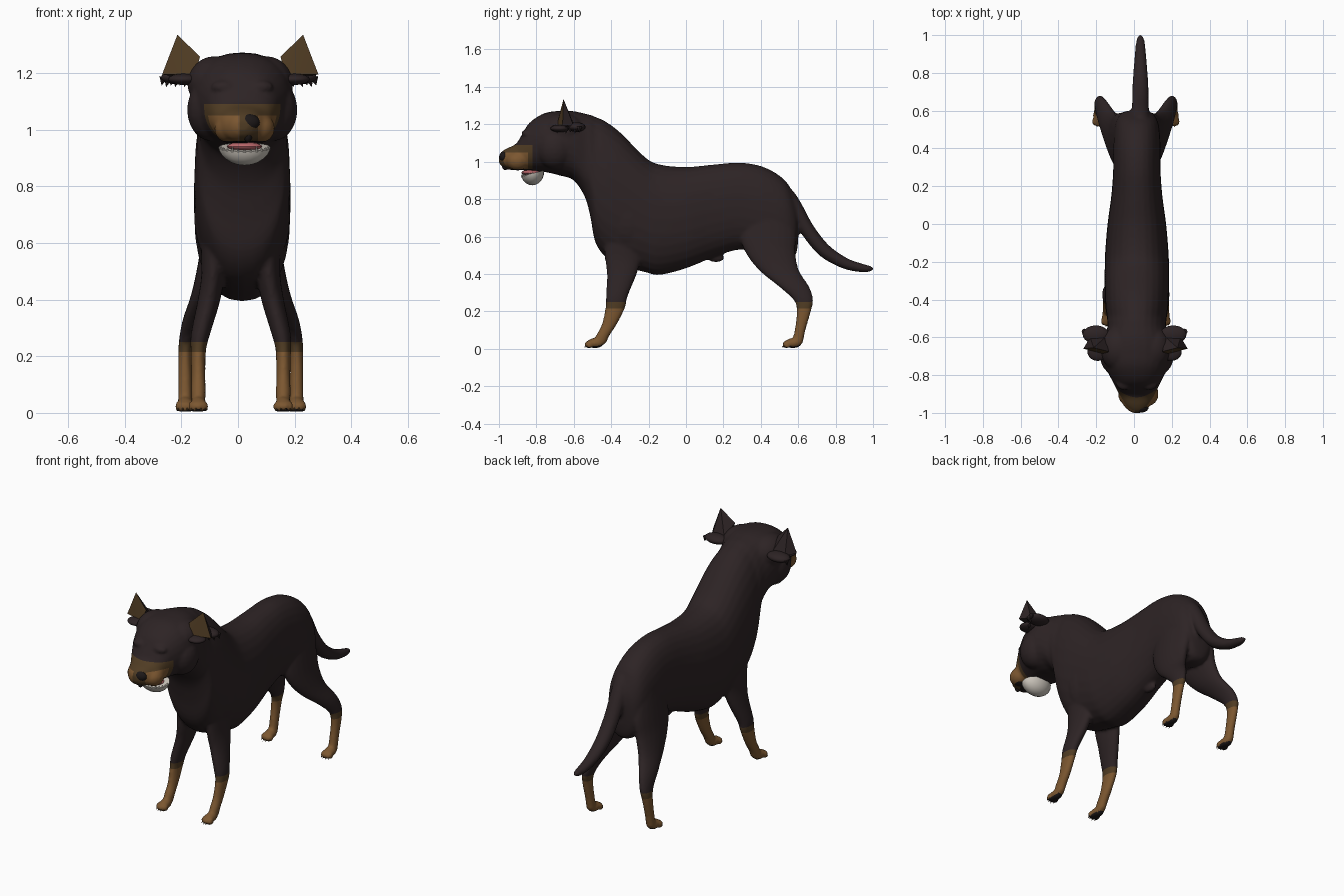
import bpy, bmesh, math
from mathutils import Vector, Matrix

cube = bpy.data.objects.get("Cube")
if cube:
    bpy.data.objects.remove(cube, do_unlink=True)


def material(name, rgb):
    m = bpy.data.materials.new(name)
    m.use_nodes = True
    m.diffuse_color = (*rgb, 1)
    m.node_tree.nodes["Principled BSDF"].inputs["Base Color"].default_value = (*rgb, 1)
    return m


COAT = material("dark coat", (.026, .017, .018))
TAN = material("tan", (.2, .095, .03))
BLEND = material("dark tan", (.08, .045, .017))
BLACK = material("black", (.012, .009, .009))
IVORY = material("ivory", (.6, .56, .5))
PINK = material("pink", (.5, .14, .15))
CX = .015
SIDES = ((-1, "right"), (1, "left"))


def finish(name, bm, mats, angle=40):
    me = bpy.data.meshes.new(name)
    bm.to_mesh(me)
    bm.free()
    for m in mats:
        me.materials.append(m)
    ob = bpy.data.objects.new(name, me)
    bpy.context.collection.objects.link(ob)
    bpy.ops.object.select_all(action='DESELECT')
    ob.select_set(True)
    bpy.context.view_layer.objects.active = ob
    bpy.ops.object.shade_smooth_by_angle(angle=math.radians(angle))
    return ob


def smooth_rows(rows, steps=4):
    """Catmull-Rom interpolation between rows of ring values."""
    out = []
    for i in range(len(rows) - 1):
        a, b, c, d = (Vector(rows[min(max(i + k, 0), len(rows) - 1)]) for k in (-1, 0, 1, 2))
        for s in range(steps):
            t = s / steps
            out.append(.5 * (2 * b + (c - a) * t + (2 * a - 5 * b + 4 * c - d) * t * t
                             + (3 * b - a - 3 * c + d) * t ** 3))
    return out + [Vector(rows[-1])]


def loft(bm, rings, n=28, power=.88):
    """Closed tube through rings of (centre, u axis, v axis)."""
    loops = []
    for c, u, v in rings:
        ring = []
        for k in range(n):
            a = math.tau * k / n
            p, q = math.cos(a), math.sin(a)
            ring.append(bm.verts.new(c + u * math.copysign(abs(p) ** power, p)
                                     + v * math.copysign(abs(q) ** power, q)))
        loops.append(ring)
    faces = [bm.faces.new(loops[0]), bm.faces.new(loops[-1][::-1])]
    for r0, r1 in zip(loops, loops[1:]):
        for k in range(n):
            faces.append(bm.faces.new((r0[k], r1[k], r1[(k + 1) % n], r0[(k + 1) % n])))
    bmesh.ops.recalc_face_normals(bm, faces=faces)


def blob(bm, centre, radii):
    m = Matrix.Translation(centre) @ Matrix.Diagonal((*radii, 1))
    bmesh.ops.create_uvsphere(bm, u_segments=20, v_segments=12, radius=1, matrix=m)


def spike(bm, base, tip, r):
    base, tip = Vector(base), Vector(tip)
    d = tip - base
    m = Matrix.Translation((base + tip) / 2) @ d.to_track_quat('Z', 'Y').to_matrix().to_4x4()
    bmesh.ops.create_cone(bm, cap_ends=True, segments=8, radius1=r, radius2=0,
                          depth=d.length, matrix=m)


X, Y, Z = Vector((1, 0, 0)), Vector((0, 1, 0)), Vector((0, 0, 1))

# Trunk, neck and head: y, top, bottom, half width
TRUNK = [(.6, .74, .58, .04), (.585, .8, .5, .085), (.53, .9, .48, .115), (.42, .97, .5, .125),
         (.29, .995, .53, .125), (.15, .985, .49, .135), (0, .972, .43, .155),
         (-.14, .985, .395, .167), (-.22, 1.025, .41, .17), (-.35, 1.155, .445, .17),
         (-.43, 1.215, .49, .167), (-.485, 1.24, .57, .16), (-.51, 1.25, .7, .157),
         (-.54, 1.257, .81, .155), (-.6, 1.27, .9, .17), (-.67, 1.272, .925, .18),
         (-.755, 1.26, .945, .165), (-.835, 1.21, .95, .128), (-.88, 1.14, .955, .105),
         (-.91, 1.095, .955, .09), (-.96, 1.07, .96, .07), (-.99, 1.05, .98, .04),
         (-1, 1.03, 1, .02)]
# Legs: side offset, y, z, half width, half depth
FRONT = [(.1, -.32, .64, .045, .12), (.098, -.335, .5, .041, .1), (.112, -.343, .4, .04, .08),
         (.142, -.37, .28, .034, .058), (.15, -.378, .22, .027, .053), (.15, -.41, .13, .025, .04),
         (.15, -.445, .07, .026, .036), (.15, -.46, .03, .024, .034)]
REAR = [(.075, .44, .78, .04, .11), (.082, .44, .62, .056, .148), (.1, .45, .52, .053, .135),
        (.13, .497, .42, .045, .107), (.17, .58, .33, .035, .08), (.19, .628, .26, .028, .052),
        (.197, .63, .2, .024, .038), (.197, .61, .1, .024, .029), (.197, .595, .03, .025, .03)]
# Tail: y, z, radius
TAIL = [(.46, .88, .04), (.53, .83, .046), (.58, .76, .046), (.65, .635, .044), (.74, .525, .042),
        (.85, .457, .034), (.94, .432, .026), (.98, .428, .019), (1, .426, .009)]

bm = bmesh.new()
loft(bm, [(Vector((CX, y, (t + b) / 2)), X * w, Z * (t - b) / 2)
          for y, t, b, w in smooth_rows(TRUNK)])
tail = smooth_rows(TAIL)
rings = []
for i, (y, z, r) in enumerate(tail):
    p, q = tail[max(i - 1, 0)], tail[min(i + 1, len(tail) - 1)]
    d = Vector((0, q[0] - p[0], q[1] - p[1])).normalized()
    rings.append((Vector((.034, y, z)), X * r, X.cross(d) * r * .88))
loft(bm, rings, 20, 1)
claws = bmesh.new()
for s, _ in SIDES:
    for rows, foot_y in ((FRONT, -.485), (REAR, .572)):
        loft(bm, [(Vector((.01 + s * o, y, z)), X * rx, Y * ry)
                  for o, y, z, rx, ry in smooth_rows(rows)], 20, 1)
        x = .01 + s * rows[-1][0]
        blob(bm, (x, foot_y, .03), (.03, .046, .027))
        # Toes and claws
        for k in (-1.5, -.5, .5, 1.5):
            ty = foot_y - .042 + abs(k) * .008
            blob(bm, (x + k * .016, ty, .022), (.011, .02, .02))
            spike(claws, (x + k * .016, ty - .012, .016), (x + k * .016, ty - .023, .006), .004)
    # Lips, brows, cheeks, temples and shoulder blades
    blob(bm, (CX + .008 + s * .055, -.9, 1.005), (.052, .062, .052))
    blob(bm, (CX + s * .065, -.845, 1.15), (.045, .035, .025))
    blob(bm, (CX + s * .11, -.7, 1.07), (.085, .1, .11))
    blob(bm, (.008 + s * .088, -.66, 1.165), (.1, .12, .095))
    blob(bm, (CX + s * .1, -.3, .7), (.07, .13, .17))
blob(bm, (CX, .16, .485), (.02, .045, .022))

# Fuse the parts into one skin
body = finish("body", bm, [COAT])
mod = body.modifiers.new("fuse", 'REMESH')
mod.mode, mod.voxel_size = 'VOXEL', .009
mod = body.modifiers.new("soften", 'SMOOTH')
mod.factor, mod.iterations = .5, 3
fused = bpy.data.meshes.new_from_object(body.evaluated_get(bpy.context.evaluated_depsgraph_get()))
bpy.data.objects.remove(body, do_unlink=True)
bm = bmesh.new()
bm.from_mesh(fused)
# Cut clean colour borders
for axis, values in ((Z, (.215, .25, .96, 1.05, 1.09)), (Y, (-.82, -.845)), (X, (.005, .07))):
    for v in values:
        bmesh.ops.bisect_plane(bm, geom=bm.verts[:] + bm.edges[:] + bm.faces[:],
                               plane_co=axis * v, plane_no=axis)
for f in bm.faces:
    c = f.calc_center_median()
    f.material_index = 0
    if c.z < .25:
        f.material_index = 2 if c.z > .215 else 1
        if c.z < .02 and f.normal.z < -.6:
            f.material_index = 3
    elif c.y < -.82 and c.z < 1.09:
        # Tan cheeks either side of a darker bridge
        cheek = c.y < -.845 and c.z < 1.05 and not .005 < c.x < .07
        f.material_index = 1 if cheek else 2
        if c.z < .96:
            f.material_index = 3
finish("body", bm, [COAT, TAN, BLEND, BLACK], 60)
finish("claws", claws, [BLEND])

# Nose with the groove below it
bm = bmesh.new()
blob(bm, (.035, -.972, 1.026), (.042, .027, .03))
blob(bm, (.035, -.966, .985), (.016, .02, .03))
finish("nose", bm, [BLACK])

# Open lower jaw, tongue and teeth
JAW = Vector((CX + .008, -.822, .938))
bm = bmesh.new()
blob(bm, JAW + Z * .012, (.094, .064, .076))
bmesh.ops.bisect_plane(bm, geom=bm.verts[:] + bm.edges[:] + bm.faces[:], plane_co=JAW,
                       plane_no=Z - Y * .25, clear_outer=True)
rim = [e for e in bm.edges if e.is_boundary]
bmesh.ops.holes_fill(bm, edges=rim, sides=0)
finish("lower_jaw", bm, [IVORY])
bm = bmesh.new()
blob(bm, JAW + Vector((0, -.008, .003)), (.062, .05, .016))
finish("tongue", bm, [PINK])
bm = bmesh.new()
for k in range(13):
    a = math.pi * (1 + k / 12)
    p = JAW + Vector((.085 * math.cos(a), .056 * math.sin(a), .014 * math.sin(a) - .004))
    spike(bm, p, p + Z * (.022 if k in (4, 8) else .012), .006)
finish("teeth", bm, [IVORY])

# Pricked ears with ragged flaps beneath
for s, side in SIDES:
    bm = bmesh.new()
    for x, y, z in ((.222, -.655, 1.335), (.276, -.66, 1.195), (.16, -.69, 1.195),
                    (.142, -.675, 1.258), (.16, -.6, 1.2), (.24, -.6, 1.19)):
        bm.verts.new((.008 + s * x, y, z))
    bmesh.ops.convex_hull(bm, input=bm.verts[:])
    bmesh.ops.recalc_face_normals(bm, faces=bm.faces[:])
    for f in bm.faces:
        f.material_index = int(f.normal.y < -.5)
    finish(side + "_ear", bm, [COAT, BLEND], 20)
    bm = bmesh.new()
    blob(bm, (.003 + s * .205, -.585, 1.185), (.07, .048, .026))
    blob(bm, (.003 + s * .195, -.675, 1.178), (.055, .05, .02))
    for k in range(6):
        x = .003 + s * (.185 + .016 * k)
        y = -.69 + .024 * k
        spike(bm, (x, y, 1.185), (x + s * .008, y, 1.15 + .006 * (k % 2)), .016)
    finish(side + "_ear_flap", bm, [COAT])
